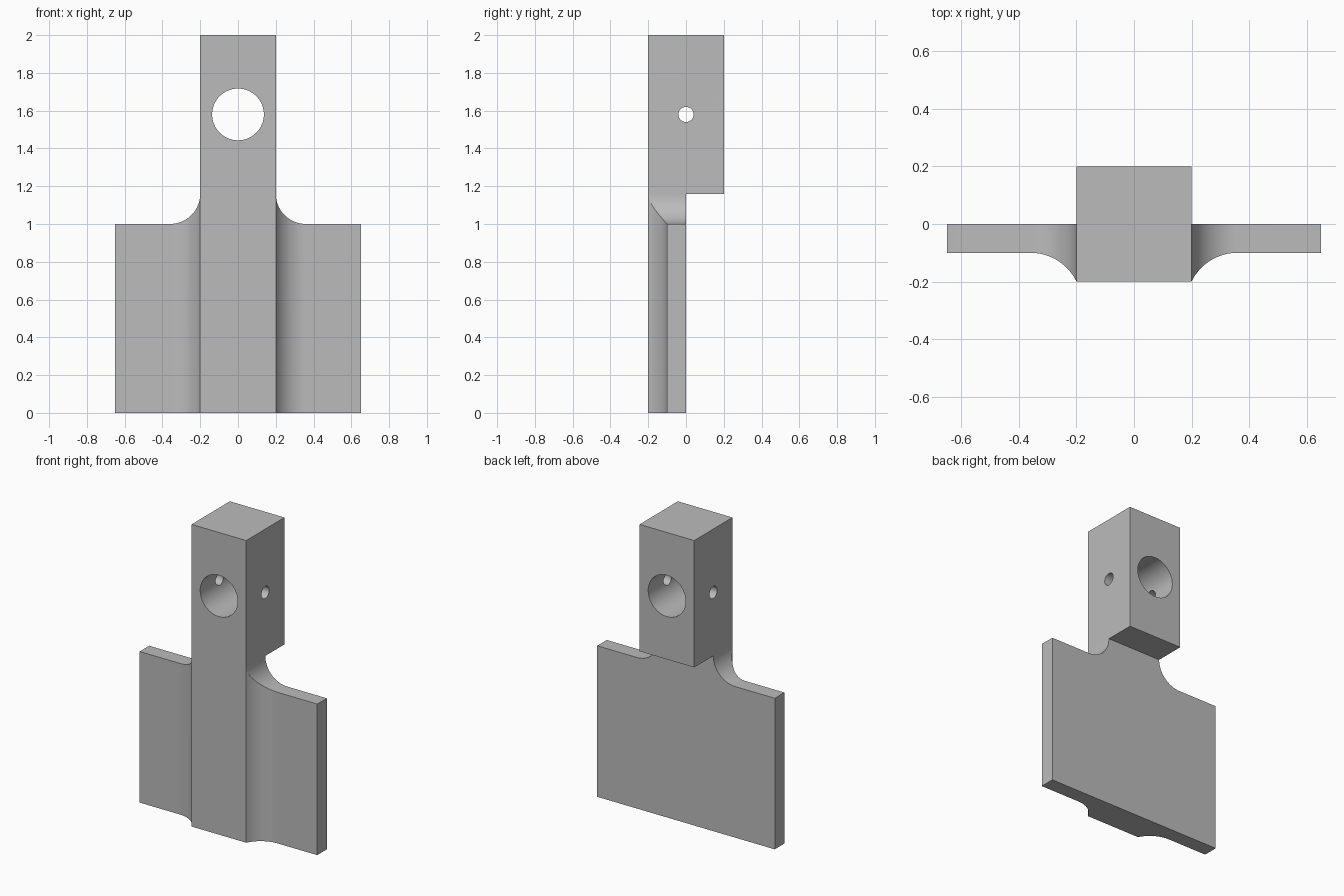
import bpy, bmesh, math
from mathutils import Vector

if "Cube" in bpy.data.objects:
    bpy.data.objects.remove(bpy.data.objects["Cube"])

grey = bpy.data.materials.new("plain_grey")
grey.diffuse_color = (0.5, 0.5, 0.5, 1)
grey.use_nodes = True
grey.node_tree.nodes["Principled BSDF"].inputs["Base Color"].default_value = grey.diffuse_color


def prism(name, outline, place, lo, hi):
    """Extrude a 2D outline; place(u, v, w) maps it into space."""
    bm = bmesh.new()
    face = bm.faces.new([bm.verts.new(place(u, v, lo)) for u, v in outline])
    offset = Vector(place(0, 0, hi)) - Vector(place(0, 0, lo))
    new = bmesh.ops.extrude_face_region(bm, geom=[face])["geom"]
    verts = [g for g in new if isinstance(g, bmesh.types.BMVert)]
    bmesh.ops.translate(bm, verts=verts, vec=offset)
    bmesh.ops.recalc_face_normals(bm, faces=bm.faces)
    mesh = bpy.data.meshes.new(name)
    bm.to_mesh(mesh)
    bm.free()
    mesh.materials.append(grey)
    ob = bpy.data.objects.new(name, mesh)
    bpy.context.collection.objects.link(ob)
    return ob


def arc(cx, cy, r, a0, a1, n=20):
    return [(cx + r * math.cos(a0 + (a1 - a0) * i / n),
             cy + r * math.sin(a0 + (a1 - a0) * i / n)) for i in range(n + 1)]


def mirrored(right):
    return right + [(-u, v) for u, v in reversed(right)]


def circle(cx, cy, r, n=64):
    return arc(cx, cy, r, 0, 2 * math.pi * (n - 1) / n, n - 1)


def boolean(target, tool, operation):
    bpy.context.view_layer.objects.active = target
    mod = target.modifiers.new(operation, 'BOOLEAN')
    mod.operation, mod.solver, mod.object = operation, 'EXACT', tool
    bpy.ops.object.modifier_apply(modifier=mod.name)
    bpy.data.objects.remove(tool)


def along_x(u, v, w): return (w, u, v)
def along_y(u, v, w): return (u, w, v)
def along_z(u, v, w): return (u, v, w)


# Front outline: wide plate, rounded shoulders, narrow column
front = mirrored([(0.65, 0), (0.65, 1.0)]
                 + arc(0.36, 1.16, 0.16, -math.pi / 2, -math.pi) + [(0.2, 2.0)])
bracket = prism("bracket", front, along_y, -0.3, 0.3)

# Plan outline: thin wings flowing into the square column
r = 0.178
steep = math.atan2(r - 0.1, -0.16)
plan = mirrored(arc(0.36, -0.1 - r, r, steep, math.pi / 2)
                + [(0.65, -0.1), (0.65, 0), (0.2, 0), (0.2, 0.2)])
boolean(bracket, prism("plan_cutter", plan, along_z, -0.1, 2.1), 'INTERSECT')

# Side outline: the head overhangs behind the plate
side = [(-0.2, 0), (0, 0), (0, 1.16), (0.2, 1.16), (0.2, 2.0), (-0.2, 2.0)]
boolean(bracket, prism("side_cutter", side, along_x, -0.8, 0.8), 'INTERSECT')

# Large bore and small cross pin hole
boolean(bracket, prism("bore_cutter", circle(0, 1.58, 0.137), along_y, -0.5, 0.5), 'DIFFERENCE')
boolean(bracket, prism("pin_cutter", circle(0, 1.58, 0.04, 32), along_x, -0.5, 0.5), 'DIFFERENCE')

bracket.select_set(True)
bpy.context.view_layer.objects.active = bracket
bpy.ops.object.shade_smooth_by_angle(angle=math.radians(20))
